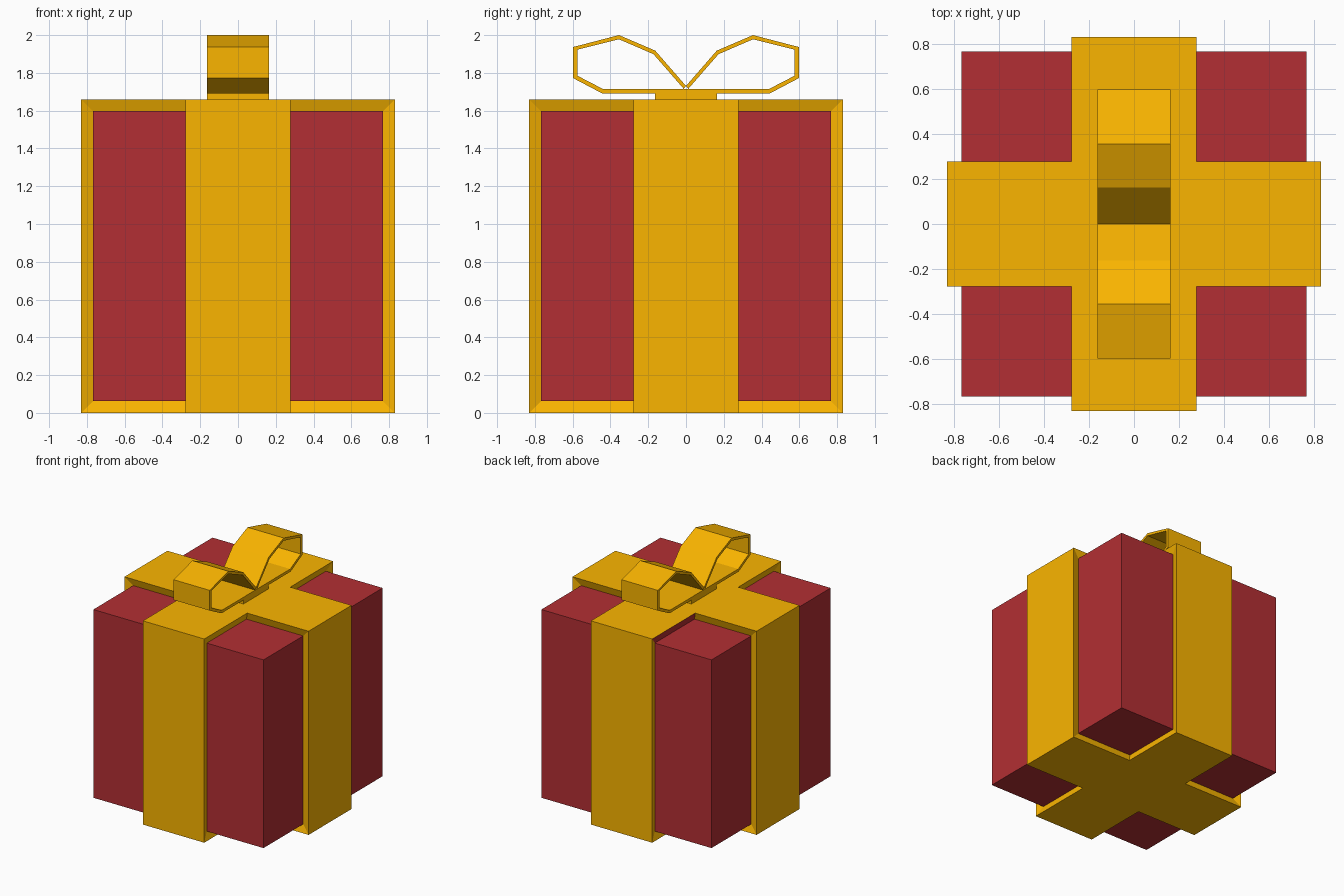
import bpy, bmesh
from mathutils import Vector

if "Cube" in bpy.data.objects:
    bpy.data.objects.remove(bpy.data.objects["Cube"])


def material(name, color):
    m = bpy.data.materials.new(name)
    m.diffuse_color = (*color, 1)
    m.use_nodes = True
    m.node_tree.nodes["Principled BSDF"].inputs["Base Color"].default_value = m.diffuse_color
    return m


RED = material("red_paper", (0.45, 0.028, 0.033))
GOLD = material("gold_ribbon", (0.965, 0.463, 0.0))


def finish(bm, name, *mats):
    bmesh.ops.recalc_face_normals(bm, faces=bm.faces)
    mesh = bpy.data.meshes.new(name)
    bm.to_mesh(mesh)
    bm.free()
    ob = bpy.data.objects.new(name, mesh)
    for m in mats:
        mesh.materials.append(m)
    bpy.context.collection.objects.link(ob)
    return ob


# Wrapped box: cube cut in thirds, the two upright bands raised as ribbon
HALF, OUTER = 0.767, 0.83
bm = bmesh.new()
bmesh.ops.create_cube(bm, size=2 * HALF)
bmesh.ops.subdivide_edges(bm, edges=bm.edges[:], cuts=2, use_grid_fill=True)
bands = []
for f in bm.faces:
    c = f.calc_center_median()
    if min(abs(c.x), abs(c.y)) < 0.3:
        bands.append(f)
paper = [f for f in bm.faces if f not in bands]
new = bmesh.ops.extrude_face_region(bm, geom=bands)["geom"]
old = [f for f in bands if f.is_valid and f not in new]
if old:
    bmesh.ops.delete(bm, geom=old, context='FACES')
for v in new:
    if isinstance(v, bmesh.types.BMVert):
        v.co *= OUTER / HALF
for f in bm.faces:
    c = f.calc_center_median()
    # one band side on the top, back left, is paper coloured
    odd = (HALF < c.z < OUTER - 0.01 and -0.3 < c.x < -0.25 and c.y > 0.3)
    f.material_index = 0 if f in paper or odd else 1
bmesh.ops.translate(bm, verts=bm.verts, vec=(0, 0, OUTER))
finish(bm, "wrapped_box", RED, GOLD)

# Bow: two thin hollow loops
BOW = 0.163
outer = [(0, 1.692), (0.445, 1.692), (0.597, 1.772), (0.597, 1.937),
         (0.355, 2.0), (0.163, 1.918), (0, 1.731)]
inner = [(0, 1.715), (0.44, 1.715), (0.575, 1.785), (0.575, 1.923),
         (0.355, 1.978), (0.172, 1.899), (0.012, 1.7155)]


def bow_loop(name, side):
    bm = bmesh.new()
    rings = [[bm.verts.new((x, side * y, z)) for y, z in path]
             for path in (outer, inner) for x in (-BOW, BOW)]
    oa, ob, ia, ib = rings
    for i in range(len(outer) - 1):
        j = i + 1
        for p, q in ((oa, ob), (ob, ib), (ib, ia), (ia, oa)):
            bm.faces.new((p[i], p[j], q[j], q[i]))
    finish(bm, name, GOLD)


bow_loop("bow_loop_back", 1)
bow_loop("bow_loop_front", -1)

# Square pad joining the bow to the ribbon
bm = bmesh.new()
bmesh.ops.create_cube(bm, size=1)
for v in bm.verts:
    v.co = Vector((v.co.x * 2 * BOW, v.co.y * 2 * BOW, 1.6765 + v.co.z * 0.033))
finish(bm, "bow_pad", GOLD)
